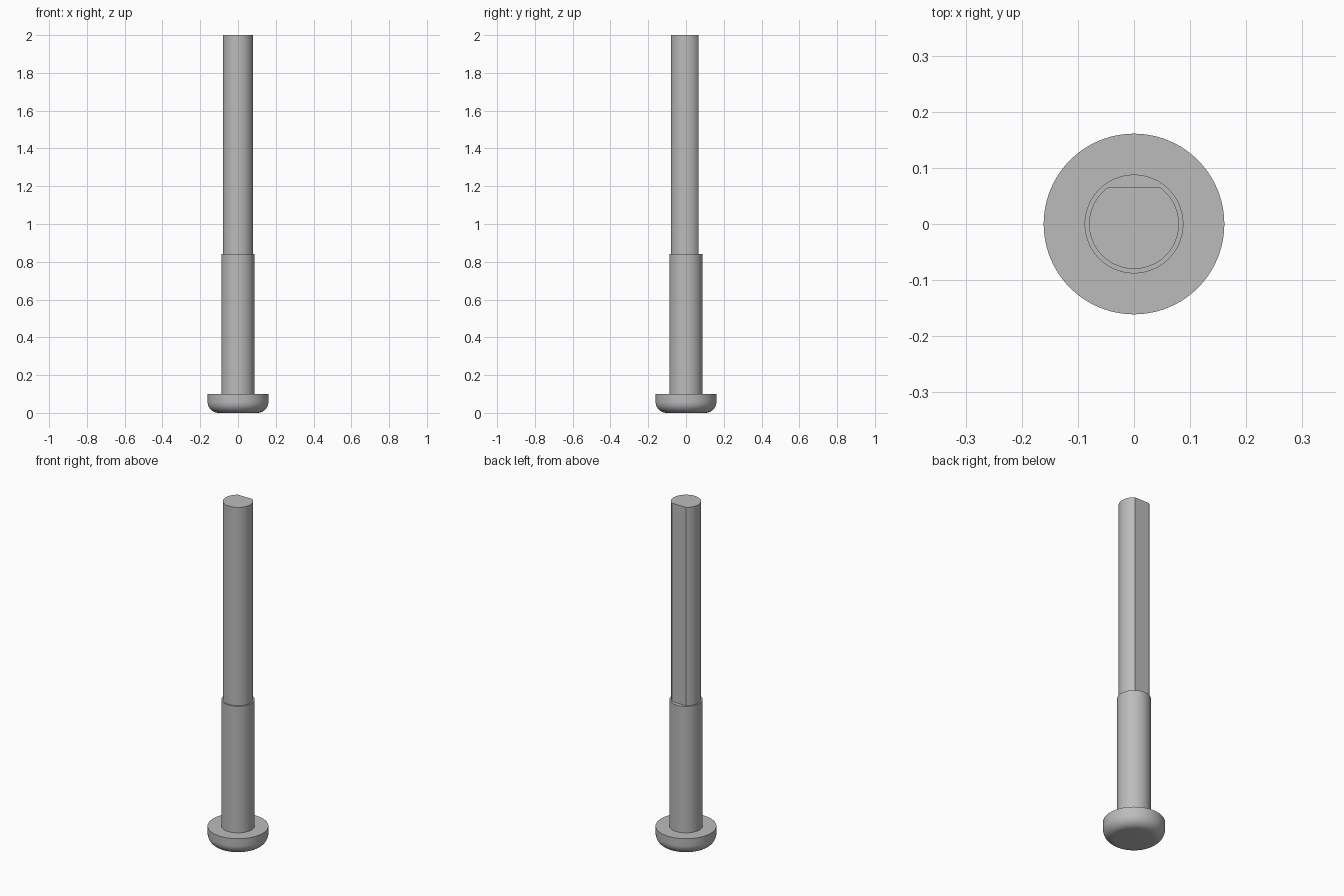
import bpy, bmesh, math

cube = bpy.data.objects.get("Cube")
if cube:
    bpy.data.objects.remove(cube, do_unlink=True)

SEGMENTS = 96
TOP, SHOULDER, HEAD_TOP = 2.0, 0.84, 0.1

steel = bpy.data.materials.new("grey_steel")
steel.use_nodes = True
color = (0.5, 0.5, 0.5, 1)
steel.diffuse_color = color
steel.node_tree.nodes["Principled BSDF"].inputs["Base Color"].default_value = color


def finish(name, bm):
    bmesh.ops.recalc_face_normals(bm, faces=bm.faces)
    mesh = bpy.data.meshes.new(name)
    bm.to_mesh(mesh)
    bm.free()
    mesh.materials.append(steel)
    obj = bpy.data.objects.new(name, mesh)
    bpy.context.collection.objects.link(obj)
    bpy.ops.object.select_all(action="DESELECT")
    obj.select_set(True)
    bpy.context.view_layer.objects.active = obj
    bpy.ops.object.shade_smooth_by_angle(angle=math.radians(30))
    return obj


def lathe(profile):
    """Revolve (radius, height) points around z; both ends lie on the axis."""
    bm = bmesh.new()
    verts = [bm.verts.new((r, 0, z)) for r, z in profile]
    edges = [bm.edges.new(pair) for pair in zip(verts, verts[1:])]
    bmesh.ops.spin(bm, geom=verts + edges, axis=(0, 0, 1), cent=(0, 0, 0),
                   angle=math.tau, steps=SEGMENTS, use_duplicate=False)
    bmesh.ops.remove_doubles(bm, verts=bm.verts, dist=1e-5)
    return bm


# Head and thick lower shank, turned as one profile with a rounded head rim
head_radius, shank_radius, fillet = 0.161, 0.088, 0.058
rim = [(head_radius - fillet + fillet * math.sin(a), fillet - fillet * math.cos(a))
       for a in (math.pi / 2 * i / 12 for i in range(13))]
finish("head_and_shank", lathe([(0, 0)] + rim + [
    (head_radius, HEAD_TOP), (shank_radius, HEAD_TOP),
    (shank_radius, SHOULDER), (0, SHOULDER)]))

# Slimmer upper shaft with one flat along its back
shaft_radius, flat_y = 0.08, 0.065
start = math.asin(flat_y / shaft_radius)
sweep = math.pi + 2 * start
bm = bmesh.new()
outline = [bm.verts.new((shaft_radius * math.cos(a), shaft_radius * math.sin(a), SHOULDER))
           for a in (start - sweep * i / SEGMENTS for i in range(SEGMENTS + 1))]
base = bm.faces.new(outline)
top = bmesh.ops.extrude_face_region(bm, geom=[base])["geom"]
bmesh.ops.translate(bm, vec=(0, 0, TOP - SHOULDER),
                    verts=[g for g in top if isinstance(g, bmesh.types.BMVert)])
# The hidden lower cap rests on the shoulder, so leave it open
bmesh.ops.delete(bm, geom=[f for f in bm.faces
                           if all(v.co.z < SHOULDER + 0.01 for v in f.verts)],
                 context="FACES_ONLY")
finish("flatted_shaft", bm)
